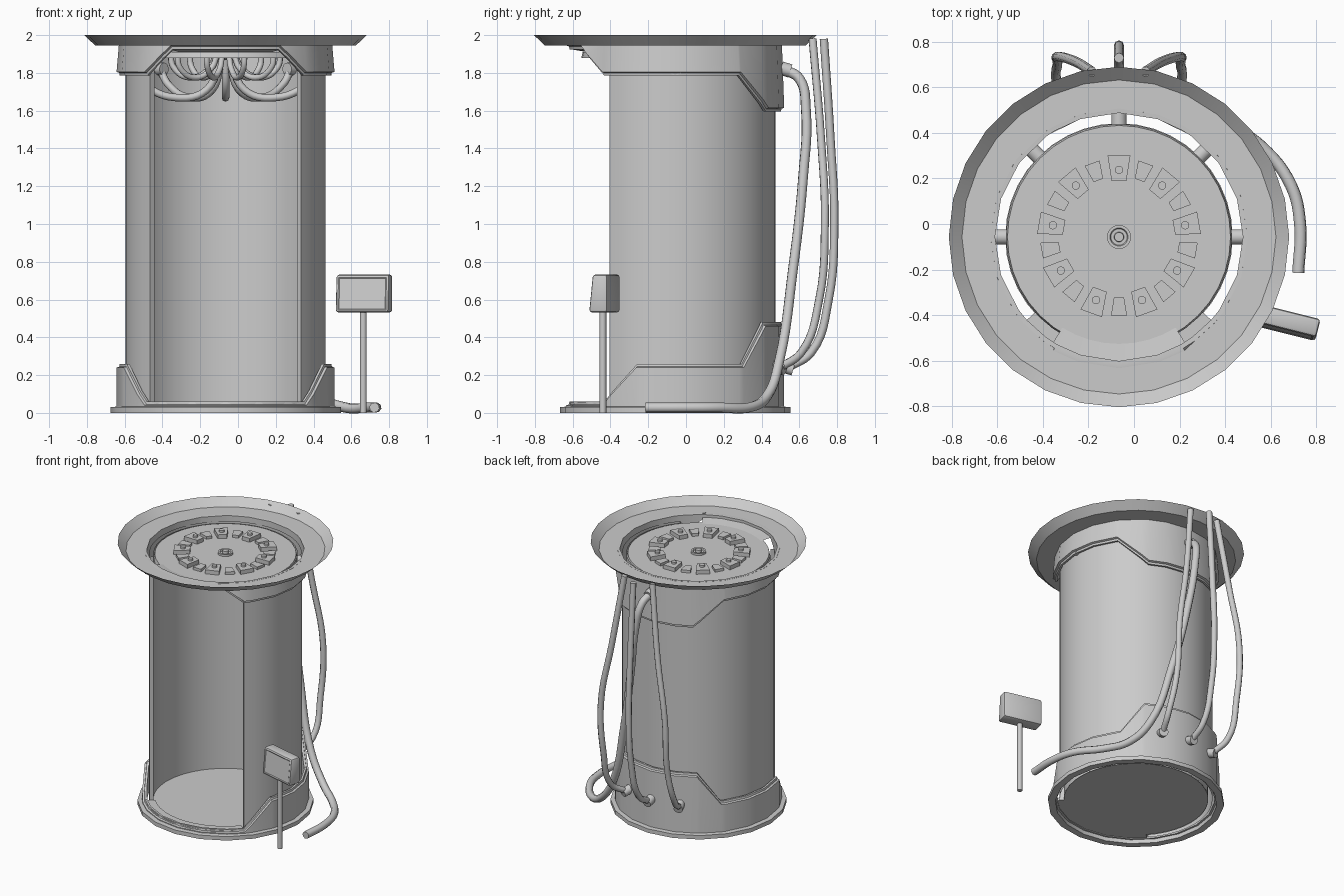
import bpy, bmesh, math
from mathutils import Vector

cube = bpy.data.objects.get("Cube")
if cube:
    bpy.data.objects.remove(cube, do_unlink=True)

CX, CY = -0.066, -0.057      # axis of the chamber

grey = bpy.data.materials.new("plain grey")
grey.use_nodes = True
COLOUR = (0.6, 0.6, 0.6, 1)
grey.diffuse_color = COLOUR
grey.node_tree.nodes["Principled BSDF"].inputs["Base Color"].default_value = COLOUR


def polar(r, angle, z):
    """Point around the axis; angle in degrees from the front, positive to +x."""
    a = math.radians(angle)
    return Vector((CX + r * math.sin(a), CY - r * math.cos(a), z))


def finish(name, bm, smooth=30):
    bmesh.ops.recalc_face_normals(bm, faces=bm.faces)
    mesh = bpy.data.meshes.new(name)
    bm.to_mesh(mesh)
    bm.free()
    obj = bpy.data.objects.new(name, mesh)
    bpy.context.collection.objects.link(obj)
    mesh.materials.append(grey)
    if smooth:
        bpy.ops.object.select_all(action='DESELECT')
        obj.select_set(True)
        bpy.context.view_layer.objects.active = obj
        bpy.ops.object.shade_smooth_by_angle(angle=math.radians(smooth))
    return obj


def loft(name, section, angles, loop=False, ring=False, caps=False):
    """Sweep a section(angle) -> [(r, z)] about the axis."""
    bm = bmesh.new()
    rows = [[bm.verts.new(polar(r, a, z)) for r, z in section(a)] for a in angles]
    for i in range(len(rows) if ring else len(rows) - 1):
        p, q = rows[i], rows[(i + 1) % len(rows)]
        for j in range(len(p) if loop else len(p) - 1):
            k = (j + 1) % len(p)
            bm.faces.new((p[j], p[k], q[k], q[j]))
    if caps:
        bm.faces.new(rows[0])
        bm.faces.new(rows[-1])
    return finish(name, bm)


def lathe(name, profile, sides, loop=False):
    step = 360 / sides
    return loft(name, lambda a: profile, [i * step for i in range(sides)], loop, True)


def disc(name, r, z, sides=40):
    bm = bmesh.new()
    bm.faces.new([bm.verts.new(polar(r, 360 * i / sides, z)) for i in range(sides)])
    return finish(name, bm, 0)


def edge_height(outline, angle):
    """Height of a stepped edge, the same on both sides."""
    a = abs(angle)
    for (a0, z0), (a1, z1) in zip(outline, outline[1:]):
        if a <= a1:
            return z0 + (z1 - z0) * (a - a0) / (a1 - a0)
    return outline[-1][1]


def edge_angles(outline):
    half = {i * 18 for i in range(10)} | {a for a, z in outline}
    return sorted(half | {-a for a in half if a != 180})


def tube(name, points, radius):
    """Smooth hose through points."""
    curve = bpy.data.curves.new(name, 'CURVE')
    curve.dimensions = '3D'
    curve.bevel_depth = radius
    curve.bevel_resolution = 2
    curve.resolution_u = 6
    curve.use_fill_caps = True
    spline = curve.splines.new('BEZIER')
    spline.bezier_points.add(len(points) - 1)
    for bp, co in zip(spline.bezier_points, points):
        bp.co = co
        bp.handle_left_type = bp.handle_right_type = 'AUTO'
    for poly in curve.splines:
        poly.use_smooth = True
    obj = bpy.data.objects.new(name, curve)
    bpy.context.collection.objects.link(obj)
    curve.materials.append(grey)
    return obj


def rod(name, start, end, radius, sides=14):
    start, end = Vector(start), Vector(end)
    axis = end - start
    bm = bmesh.new()
    bmesh.ops.create_cone(bm, cap_ends=True, segments=sides, radius1=radius,
                          radius2=radius, depth=axis.length)
    bm.transform(axis.to_track_quat('Z', 'Y').to_matrix().to_4x4())
    bmesh.ops.translate(bm, verts=bm.verts, vec=(start + end) / 2)
    return finish(name, bm, 40)


# Hollow double wall, open at the front
wall = [(0.5, 0.03), (0.53, 0.03), (0.53, 1.91), (0.5, 1.91)]
spans = [49 + i * 262 / 32 for i in range(33)]
loft("outer_wall", lambda a: wall[1:3], spans)
loft("inner_wall", lambda a: [wall[0], wall[3]], spans)
for side, a in (("left", 49), ("right", -49)):
    bm = bmesh.new()
    bm.faces.new([bm.verts.new(polar(r, a, z)) for r, z in wall])
    finish(side + "_wall_end", bm, 0)

# Base: flange, stepped collar, floor and threshold
lathe("base_flange", [(0.56, 0), (0.61, 0), (0.61, 0.03), (0.56, 0.035)], 20, True)
low = [(0, 0.06), (48, 0.06), (69, 0.26), (129, 0.26), (146, 0.48), (180, 0.48)]


def base_section(a):
    z = edge_height(low, a)
    return [(0.545, 0.03), (0.545, z), (0.56, z), (0.563, z - 0.015),
            (0.577, z - 0.02), (0.577, 0.03)]


loft("base_collar", base_section, edge_angles(low), True, True)
disc("floor", 0.5, 0.035)
front = [i * 8 - 48 for i in range(13)]
loft("threshold", lambda a: [(0.49, 0.035), (0.49, 0.055), (0.56, 0.055), (0.56, 0.035)],
     front, True, False, True)

# Top: stepped collar, flared rim, ceiling
high = [(0, 1.925), (30, 1.925), (48, 1.785), (127, 1.785), (149, 1.595), (180, 1.595)]


def top_section(a):
    z = edge_height(high, a)
    return [(0.545, 1.945), (0.545, z), (0.56, z), (0.562, z + 0.015),
            (0.577, z + 0.02), (0.565, 1.946)]


loft("top_collar", top_section, edge_angles(high), True, True)
lathe("flared_rim", [(0.55, 1.945), (0.69, 1.945), (0.748, 2.0)], 28)
disc("ceiling", 0.49, 1.91)
lathe("ceiling_edge", [(0.49, 1.91), (0.497, 1.88)], 40)
loft("lintel", lambda a: [(0.47, 1.911), (0.555, 1.925)], [i * 8 - 32 for i in range(9)])
lathe("centre_socket", [(0.053, 1.91), (0.053, 1.925), (0.04, 1.925), (0.036, 1.915),
                        (0.022, 1.915), (0.02, 1.935), (0.001, 1.935)], 20)
lathe("hanging_hub", [(0.06, 1.91), (0.05, 1.88), (0.001, 1.87)], 20)


# Ring of wedge blocks on the ceiling, with cable ends and hanging loops
def wedge(name, angle, r0, r1, w0, w1, height):
    bm = bmesh.new()
    d = polar(1, angle, 0) - Vector((CX, CY, 0))
    side = Vector((-d.y, d.x, 0))
    axis = Vector((CX, CY, 1.905))
    base = [bm.verts.new(axis + d * r + side * w)
            for r, w in ((r0, -w0), (r1, -w1), (r1, w1), (r0, w0))]
    face = bm.faces.new(base)
    out = bmesh.ops.extrude_face_region(bm, geom=[face])
    top = [v for v in out["geom"] if isinstance(v, bmesh.types.BMVert)]
    bmesh.ops.translate(bm, verts=top, vec=(0, 0, height))
    finish(name, bm, 0)


for k in range(9):
    a = 180 + 40 * k
    wedge(f"large_block_{k}", a, 0.245, 0.357, 0.032, 0.05, 0.035)
    wedge(f"small_block_{k}", a + 20, 0.265, 0.345, 0.022, 0.035, 0.025)
    rod(f"cable_end_{k}", polar(0.295, a, 1.9), polar(0.295, a, 1.955), 0.018)
    tube(f"ceiling_cable_{k}", [polar(0.295, a, 1.91), polar(0.28, a, 1.83),
         polar(0.19, a, 1.775), polar(0.09, a, 1.82), polar(0.05, a, 1.9)], 0.016)

# Wall couplings with sagging cables to the hub
for k in range(5):
    a = 90 + 45 * k
    rod(f"wall_coupling_{k}", polar(0.46, a, 1.82), polar(0.56, a, 1.82), 0.034)
    tube(f"wall_cable_{k}", [polar(0.49, a, 1.82), polar(0.43, a, 1.74),
         polar(0.27, a, 1.67), polar(0.1, a, 1.71), polar(0.03, a, 1.89)], 0.02)

# Thin hoses rising up the back
for name, a, x, y, bulge in (("left", 158, 0.05, 0.67, 0.735), ("middle", 180, CX, 0.73, 0.785),
                             ("right", -158, -0.185, 0.67, 0.735)):
    rod(name + "_hose_socket", polar(0.56, a, 0.25), polar(0.625, a, 0.23), 0.033)
    foot = polar(0.6, a, 0.24)
    bend = polar(0.72, a, 0.32)
    tube(name + "_back_hose", [foot, bend, (bend.x, bulge - 0.03, 0.6), (bend.x, bulge, 1.0),
         ((bend.x + x) / 2, bulge - 0.02, 1.45), (x, y, 1.98)], 0.022)

# Thick hose running down and around to the left side
rod("thick_hose_socket", polar(0.56, 180, 1.825), polar(0.61, 180, 1.81), 0.036)
tube("thick_hose", [(CX, 0.53, 1.815), (-0.05, 0.6, 1.77), (-0.02, 0.635, 1.6),
     (0.03, 0.62, 1.25), (0.13, 0.565, 0.75), (0.27, 0.495, 0.28), (0.42, 0.43, 0.09),
     (0.56, 0.34, 0.03), (0.69, 0.17, 0.028), (0.73, 0, 0.028), (0.722, -0.215, 0.028)], 0.027)

# Control stand: post, rounded box with a leaning face, inset screen
rod("stand_post", (0.663, -0.44, 0), (0.663, -0.44, 0.55), 0.018)
bm = bmesh.new()
bmesh.ops.create_cube(bm, size=1)
bmesh.ops.scale(bm, vec=(0.29, 0.1, 0.2), verts=bm.verts)
for v in bm.verts:
    if v.co.y < 0 and v.co.z > 0:
        v.co.y += 0.02
bmesh.ops.bevel(bm, geom=bm.edges[:], offset=0.014, segments=2, affect='EDGES', profile=0.5)
bm.normal_update()
screen = min(bm.faces, key=lambda f: f.normal.y * f.calc_area())
bmesh.ops.inset_individual(bm, faces=[screen], thickness=0.008, depth=-0.004)
box = finish("control_box", bm)
box.location = (0.667, -0.432, 0.632)
box.rotation_euler.z = math.radians(-14)
